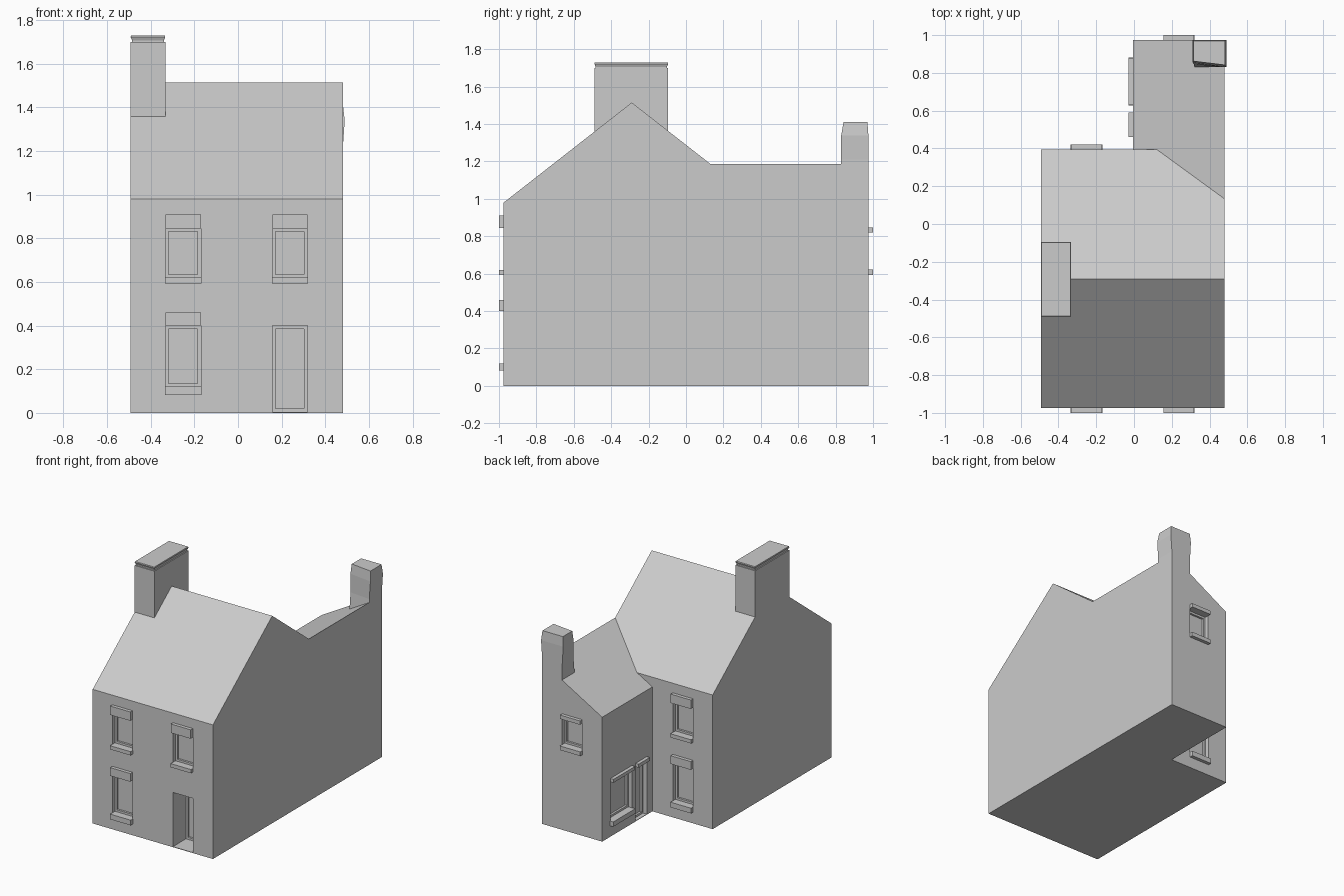
import bpy, bmesh

if "Cube" in bpy.data.objects:
    bpy.data.objects.remove(bpy.data.objects["Cube"])

X0, XM, X1 = -0.492, -0.005, 0.48        # left gable, wing side, right gable
YF, YB, YE = -0.975, 0.395, 0.975        # front, main back, wing back
YR, ZE, ZR, ZW = -0.29, 0.98, 1.515, 1.185
XV = 0.12                                # valley starts here on the rear eave


def wing_roof(x):
    return ZE + (ZW - ZE) * (x - XV) / (X1 - XV)


def finish(name, bm):
    bmesh.ops.recalc_face_normals(bm, faces=bm.faces)
    me = bpy.data.meshes.new(name)
    bm.to_mesh(me)
    bm.free()
    ob = bpy.data.objects.new(name, me)
    bpy.context.collection.objects.link(ob)
    return ob


def loft(bm, rings):
    """Closed solid through a list of equal-length point rings."""
    vs = [[bm.verts.new(p) for p in r] for r in rings]
    n = len(vs[0])
    bm.faces.new(vs[0])
    bm.faces.new(vs[-1])
    for a, b in zip(vs, vs[1:]):
        for i in range(n):
            j = (i + 1) % n
            bm.faces.new((a[i], a[j], b[j], b[i]))


def rect(x0, x1, y0, y1, z):
    return [(x0, y0, z), (x1, y0, z), (x1, y1, z), (x0, y1, z)]


# Body: L-shaped plan with gabled main roof and lean-to rear wing roof
P = dict(
    A=(X0, YF, 0), B=(X1, YF, 0), C=(X1, YE, 0), D=(XM, YE, 0), E=(XM, YB, 0), F=(X0, YB, 0),
    a=(X0, YF, ZE), b=(X1, YF, ZE), c=(X1, YE, ZW), d=(XM, YE, wing_roof(XM)),
    e=(XM, YB, wing_roof(XM)), f=(X0, YB, ZE), g=(XV, YB, ZE),
    v=(X1, YR + (ZR - ZW) * (YB - YR) / (ZR - ZE), ZW), r=(X0, YR, ZR), s=(X1, YR, ZR))
bm = bmesh.new()
V = {k: bm.verts.new(p) for k, p in P.items()}
for f in ("ABba", "BCcvsb", "CDdc", "DEed", "EFfge", "FAarf",
          "absr", "rsvgf", "egvcd", "AFEDCB"):
    bm.faces.new([V[k] for k in f])
house = finish("house_body", bm)

# Wall helpers: u runs along the wall, d is distance outward
WALLS = {"front": ("y", YF, -1), "back": ("y", YB, 1),
         "wing_back": ("y", YE, 1), "wing_side": ("x", XM, -1)}


def wall_box(bm, wall, u0, u1, d0, d1, z0, z1):
    axis, pos, sign = WALLS[wall]
    a, b = sorted((pos + sign * d0, pos + sign * d1))
    xy = (u0, u1, a, b) if axis == "y" else (a, b, u0, u1)
    loft(bm, [rect(*xy, z0), rect(*xy, z1)])


# Openings: wall, u0, u1, z0, z1, sill height, lintel height, recess depth
openings = [("front", -0.333, -0.17, 0.62, 0.845, 0.027, 0.065, 0.03),
            ("front", 0.157, 0.318, 0.62, 0.845, 0.027, 0.065, 0.03),
            ("front", -0.333, -0.17, 0.12, 0.40, 0.038, 0.06, 0.03),
            ("front", 0.157, 0.318, 0.004, 0.40, 0, 0, 0.15),
            ("back", -0.333, -0.17, 0.62, 0.845, 0.027, 0.065, 0.03),
            ("back", -0.333, -0.17, 0.12, 0.40, 0.038, 0.06, 0.03),
            ("wing_back", 0.157, 0.318, 0.622, 0.82, 0.03, 0.028, 0.03),
            ("wing_side", 0.63, 0.88, 0.115, 0.40, 0.035, 0.025, 0.03),
            ("wing_side", 0.46, 0.59, 0.004, 0.40, 0, 0.025, 0.03)]
recesses, panes, trim = bmesh.new(), bmesh.new(), bmesh.new()
for wall, u0, u1, z0, z1, sill, lintel, dep in openings:
    wall_box(recesses, wall, u0, u1, -dep, 0.05, z0, z1)
    t = 0.015
    wall_box(panes, wall, u0 + t, u1 - t, -dep - 0.015, -dep + 0.01, z0 + t, z1 - t)
    if sill:
        wall_box(trim, wall, u0 - 0.002, u1 + 0.002, 0, 0.025, z0 - sill, z0)
    if lintel:
        wall_box(trim, wall, u0, u1, 0, 0.025, z1, z1 + lintel)
finish("sills_and_lintels", trim)
for name, cut in (("opening_cutter", recesses), ("pane_cutter", panes)):
    ob = finish(name, cut)
    mod = house.modifiers.new(name, "BOOLEAN")
    mod.object, mod.operation, mod.solver = ob, "DIFFERENCE", "EXACT"
    bpy.context.view_layer.objects.active = house
    bpy.ops.object.modifier_apply(modifier=name)
    bpy.data.objects.remove(ob)

# Main chimney: stack straddling the ridge, flush with the left gable
cy0, cy1, cx1 = -0.49, -0.095, -0.333
slope = (ZR - ZE) / (YB - YR)
prof = [(cy0, ZR - slope * (YR - cy0)), (YR, ZR), (cy1, ZR - slope * (cy1 - YR)),
        (cy1, 1.70), (cy0, 1.70)]
bm = bmesh.new()
loft(bm, [[(x, y, z) for y, z in prof] for x in (X0, cx1)])
finish("main_chimney_stack", bm)

# Chimney cap: pinched neck, flared edge, flat top
bm = bmesh.new()
loft(bm, [rect(X0 + i, cx1 - i, cy0 + i, cy1 - i, z)
          for i, z in ((0.007, 1.70), (0.007, 1.706), (0, 1.722), (0.002, 1.729))])
finish("main_chimney_cap", bm)

# Wing chimney: slightly swollen, skewed stack at the rear corner
bm = bmesh.new()
base = [(0.32, 0.83), (X1, 0.83), (X1, YE), (0.32, YE)]
loft(bm, [[(x, y, wing_roof(x)) for x, y in base],
          [(0.318, 0.845, 1.21), (X1, 0.83, 1.21), (X1, YE, 1.21), (0.318, YE, 1.21)],
          [(0.31, 0.855, 1.34), (0.489, 0.83, 1.34), (0.489, YE, 1.34), (0.31, YE, 1.34)],
          [(0.316, 0.862, 1.41), (0.481, 0.842, 1.41), (0.481, 0.97, 1.41), (0.316, 0.97, 1.41)]])
finish("wing_chimney", bm)
